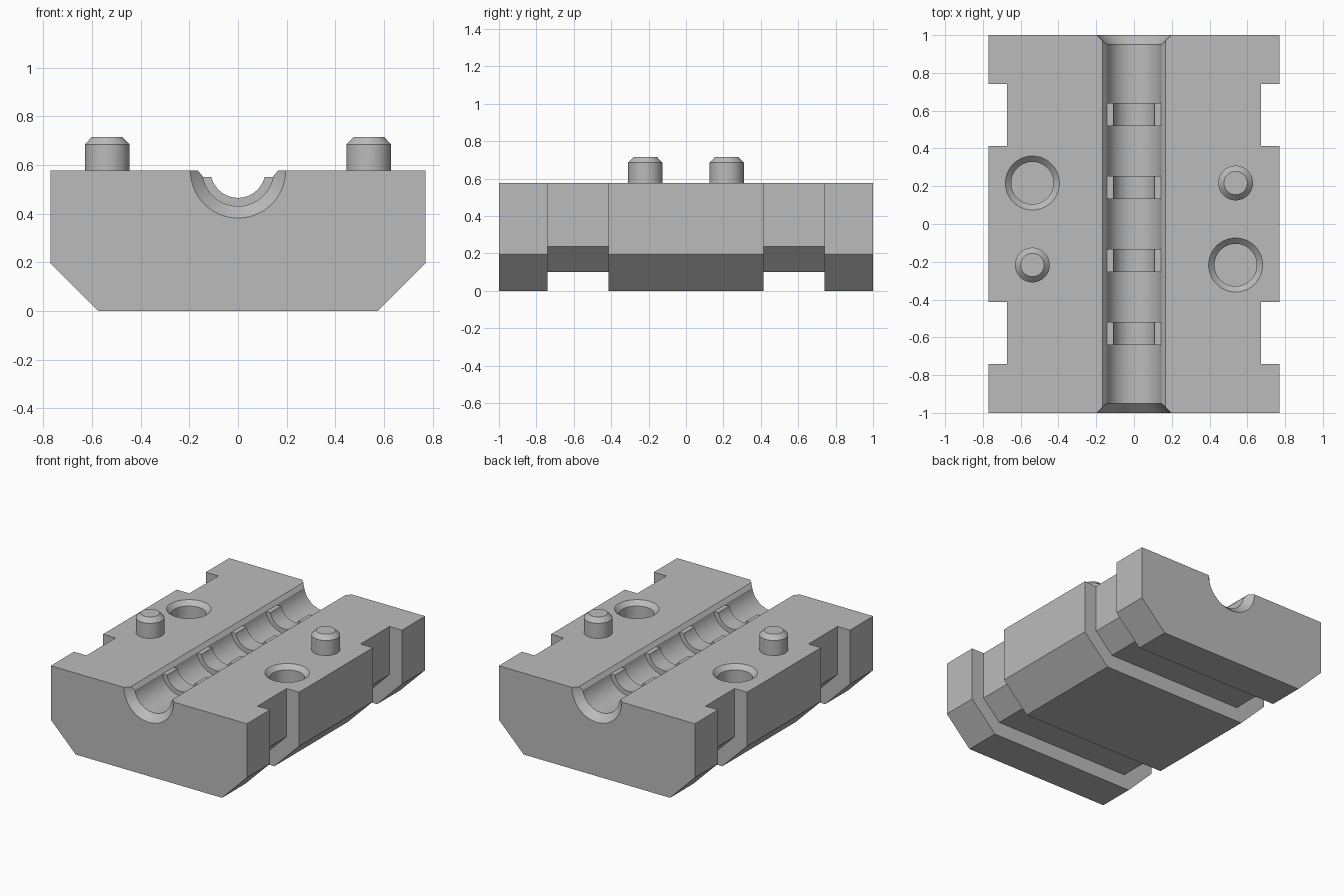
import bpy, bmesh, math

if "Cube" in bpy.data.objects:
    bpy.data.objects.remove(bpy.data.objects["Cube"], do_unlink=True)

TOP = 0.578        # height of the flat upper face
X, Y = 0.538, 0.217  # pin and socket offsets

grey = bpy.data.materials.new("plain grey")
grey.use_nodes = True
color = (0.5, 0.5, 0.5, 1)
grey.diffuse_color = color
grey.node_tree.nodes["Principled BSDF"].inputs["Base Color"].default_value = color


def finish(name, bm):
    bmesh.ops.recalc_face_normals(bm, faces=bm.faces)
    mesh = bpy.data.meshes.new(name)
    bm.to_mesh(mesh)
    bm.free()
    obj = bpy.data.objects.new(name, mesh)
    bpy.context.collection.objects.link(obj)
    mesh.materials.append(grey)
    return obj


def prism(name, half, y0, y1):
    """Extrude a left-right symmetric (x, z) outline along y."""
    bm = bmesh.new()
    outline = half + [(-x, z) for x, z in reversed(half)]
    face = bm.faces.new([bm.verts.new((x, y0, z)) for x, z in outline])
    out = bmesh.ops.extrude_face_region(bm, geom=[face])["geom"]
    verts = [v for v in out if isinstance(v, bmesh.types.BMVert)]
    bmesh.ops.translate(bm, verts=verts, vec=(0, y1 - y0, 0))
    return finish(name, bm)


def turned(name, profile, place, sides=48):
    """Revolve (radius, distance) pairs into a capped solid."""
    bm = bmesh.new()
    rings = []
    for r, d in profile:
        angles = [2 * math.pi * (i + 0.5) / sides for i in range(sides)]
        rings.append([bm.verts.new(place(r * math.cos(a), r * math.sin(a), d)) for a in angles])
    for a, b in zip(rings, rings[1:]):
        for i in range(sides):
            j = (i + 1) % sides
            bm.faces.new((a[i], a[j], b[j], b[i]))
    bm.faces.new(rings[0])
    bm.faces.new(rings[-1])
    return finish(name, bm)


def carve(target, cutter):
    cutter.hide_render = True
    mod = target.modifiers.new("cut", "BOOLEAN")
    mod.operation = "DIFFERENCE"
    mod.solver = "EXACT"
    mod.object = cutter
    bpy.context.view_layer.objects.active = target
    bpy.ops.object.modifier_apply(modifier=mod.name)
    bpy.data.objects.remove(cutter, do_unlink=True)


def smooth(obj):
    bpy.ops.object.select_all(action="DESELECT")
    obj.select_set(True)
    bpy.context.view_layer.objects.active = obj
    bpy.ops.object.shade_smooth_by_angle(angle=math.radians(25))


# Block with chamfered lower sides
body = prism("mould_block", [(0.575, 0), (0.77, 0.195), (0.77, TOP)], -1, 1)

# Two strap channels wrapping the sides and underside
channel = [(1, 1), (0.672, 1), (0.672, 0.237), (0.537, 0.102)]
for y in (-0.577, 0.577):
    bm_half = [(1, -0.5)] + channel
    carve(body, prism("channel_cutter", bm_half, y - 0.163, y + 0.163))

# Ribbed bore with flared ends
bore, rib = 0.147, 0.113
profile = [(0.245, -1.05), (bore, -0.95)]
for y in (-0.58, -0.193, 0.193, 0.58):
    a, b = y - 0.061, y + 0.061
    profile += [(bore, a), (rib, a), (rib, b), (bore, b)]
profile += [(bore, 0.95), (0.245, 1.05)]
carve(body, turned("bore_cutter", profile, lambda u, v, d: (u, d, TOP + v), 64))

# Bevelled rim along the bore, which also lowers the rib ends
carve(body, prism("rim_cutter", [(0.143, 0.551), (0.184, 0.6)], -1.1, 1.1))

# Sockets and alignment pins, diagonal to each other
for side, s in (("left", 1), ("right", -1)):
    carve(body, turned("socket_cutter",
                       [(0.112, TOP - 0.15), (0.112, TOP - 0.031), (0.163, TOP + 0.02)],
                       lambda u, v, d: (s * X + u, -s * Y + v, d)))
    pin = turned(side + "_alignment_pin",
                 [(0.092, TOP - 0.01), (0.092, 0.685), (0.062, 0.716)],
                 lambda u, v, d: (s * X + u, s * Y + v, d))
    smooth(pin)

smooth(body)
